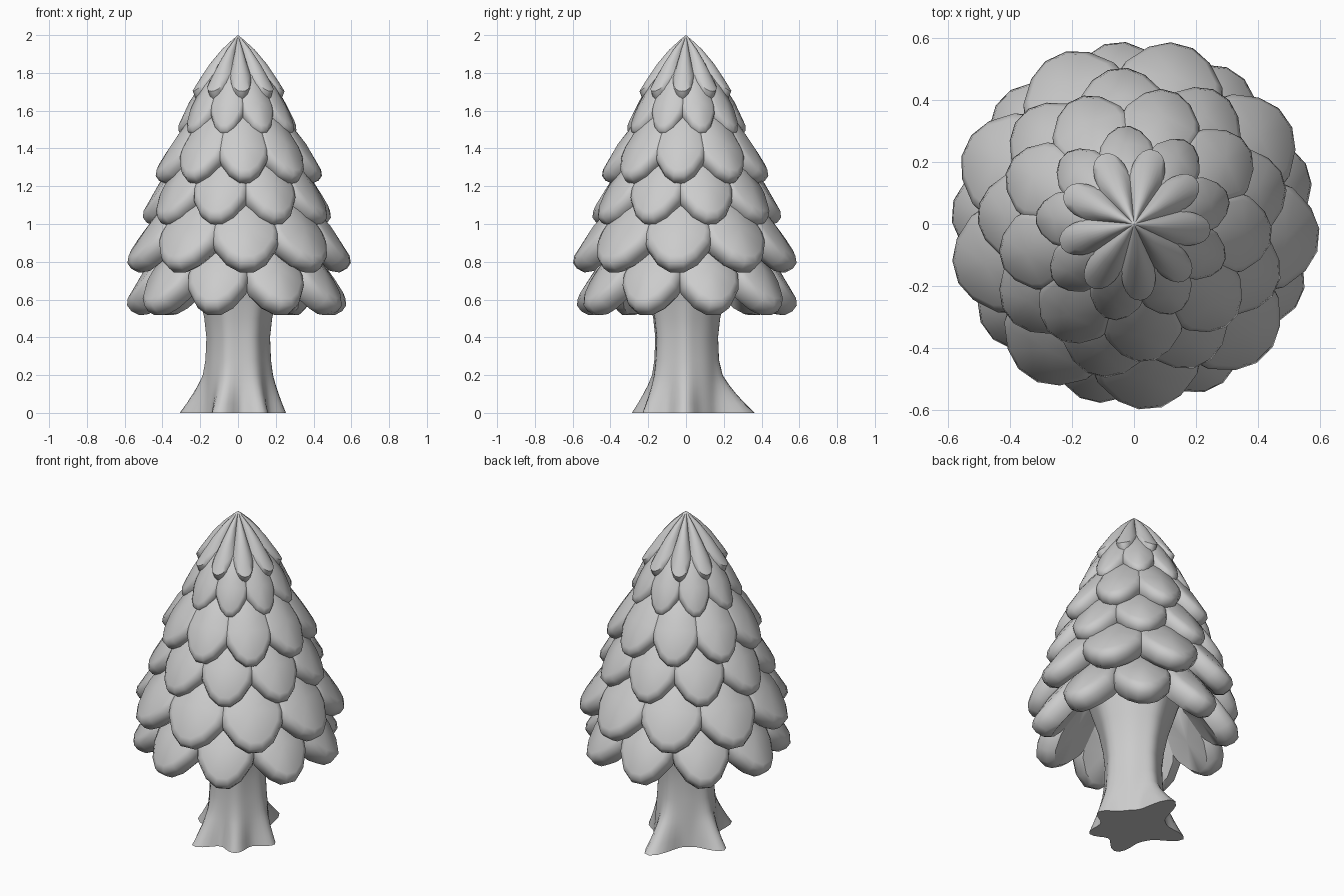
import bpy, bmesh, math
from math import sin, cos, pi, radians, exp
from mathutils import Vector

cube = bpy.data.objects.get("Cube")
if cube:
    bpy.data.objects.remove(cube, do_unlink=True)

grey = bpy.data.materials.new("plain grey")
grey.use_nodes = True
grey.diffuse_color = (0.6, 0.6, 0.6, 1)
grey.node_tree.nodes["Principled BSDF"].inputs["Base Color"].default_value = (0.6, 0.6, 0.6, 1)


def finish(bm, name, angle):
    """Turn a bmesh into a smooth shaded object."""
    bmesh.ops.recalc_face_normals(bm, faces=bm.faces)
    mesh = bpy.data.meshes.new(name)
    bm.to_mesh(mesh)
    bm.free()
    mesh.materials.append(grey)
    obj = bpy.data.objects.new(name, mesh)
    bpy.context.collection.objects.link(obj)
    bpy.ops.object.select_all(action='DESELECT')
    obj.select_set(True)
    bpy.context.view_layer.objects.active = obj
    bpy.ops.object.shade_smooth_by_angle(angle=radians(angle))
    return obj


def loft(bm, rings, start=None, end=None):
    """Skin closed rings of points; ends close on a point or a flat face."""
    loops = [[bm.verts.new(p) for p in ring] for ring in rings]
    n = len(loops[0])
    for a, b in zip(loops, loops[1:]):
        for i in range(n):
            j = (i + 1) % n
            bm.faces.new((a[i], a[j], b[j], b[i]))
    for loop, tip in ((loops[0], start), (loops[-1], end)):
        if tip is None:
            bm.faces.new(loop)
        else:
            v = bm.verts.new(tip)
            for i in range(n):
                bm.faces.new((loop[i], loop[(i + 1) % n], v))


# Leaf scale outline: half width and distance along the scale
HALF = [(0.26, 0), (0.42, 0.3), (0.5, 0.56), (0.47, 0.7), (0.3, 0.9), (0.11, 1)]
OUTLINE = HALF + [(-u, v) for u, v in reversed(HALF)]
# Cross-section layers: size factor and depth below the outer face
LAYERS = [(0.82, 1.0), (0.97, 0.75), (1.0, 0.42), (0.95, 0.16), (0.8, 0.02)]


def add_scale(bm, angle, top, tip, width, thick):
    out = Vector((cos(angle), sin(angle), 0))
    side = Vector((-sin(angle), cos(angle), 0))
    up = Vector((0, 0, 1))
    a = out * top[0] + up * top[1]
    b = out * tip[0] + up * tip[1]
    along = b - a
    normal = side.cross(along).normalized()
    if normal.dot(out) < 0:
        normal.negate()
    mid = 0.56

    def place(u, v, f, d):
        bulge = 0.1 * thick * (1 - (2 * u) ** 2)
        return (a + along * (mid + (v - mid) * f) + side * (u * f * width)
                + normal * (bulge - d * thick))

    rings = [[place(u, v, f, d) for u, v in OUTLINE] for f, d in LAYERS]
    loft(bm, rings, place(0, mid, 0, 1.0), place(0, mid, 0, -0.1))


# Rows from the bottom: top (r, z), tip (r, z), width, thickness
ROWS = [
    ((0.31, 0.97), (0.60, 0.565), 0.33, 0.14),
    ((0.30, 1.20), (0.61, 0.79), 0.36, 0.13),
    ((0.25, 1.42), (0.515, 1.03), 0.30, 0.12),
    ((0.20, 1.62), (0.455, 1.25), 0.27, 0.11),
    ((0.14, 1.82), (0.325, 1.49), 0.185, 0.09),
]
COUNT = 9
for k, (top, tip, width, thick) in enumerate(ROWS):
    bm = bmesh.new()
    start = radians(-104 if k % 2 == 0 else -85)
    for i in range(COUNT):
        add_scale(bm, start + i * 2 * pi / COUNT, top, tip, width, thick)
    finish(bm, f"leaf_row_{k + 1}", 50)

# Pointed crown with petal rim
STEPS = 10
cap = []
for t, depth in ((0.12, 0), (0.35, 0), (0.6, 0), (0.85, 0), (0.97, 0), (1.0, 0.025), (0.97, 0.06)):
    ring = []
    for i in range(COUNT * STEPS):
        s = 2 * (i % STEPS) / STEPS - 1
        petal = 1 - abs(s) ** 2.2
        a = radians(-85) + (i / STEPS - 0.5) * 2 * pi / COUNT
        r = t * (0.165 + 0.09 * petal) - depth * 0.9
        z = 2 - t * (0.22 + 0.09 * petal) + 0.035 * sin(pi * t) * petal - depth
        ring.append((r * cos(a), r * sin(a), z))
    cap.append(ring)
bm = bmesh.new()
loft(bm, cap, (0, 0, 2), (0, 0, 1.72))
finish(bm, "crown", 50)

# Hidden core behind the scales
bm = bmesh.new()
core = [[(r * cos(i * pi / 16), r * sin(i * pi / 16), z) for i in range(32)]
        for r, z in ((0.15, 0.82), (0.33, 0.92), (0.1, 1.8))]
loft(bm, core)
finish(bm, "core", 40)

# Trunk with five flared roots: direction in degrees, reach
ROOTS = [(-2, 0.06), (88, 0.17), (168, 0.12), (249, 0.11), (301, 0.07)]
rings = []
for z in (0, 0.05, 0.1, 0.15, 0.2, 0.28, 0.4, 0.5, 0.62, 0.95):
    base = 0.155 + 0.35 * max(0, z - 0.4) ** 1.5 + 0.025 * max(0, 1 - z / 0.35)
    flare = max(0, 1 - z / 0.24) ** 1.4
    ring = []
    for i in range(60):
        deg = i * 6
        r = base
        for direction, reach in ROOTS:
            d = (deg - direction + 180) % 360 - 180
            r += (reach * flare + 0.015) * exp(-(d / 17) ** 2)
        ring.append((r * cos(radians(deg)), r * sin(radians(deg)), z))
    rings.append(ring)
bm = bmesh.new()
loft(bm, rings)
finish(bm, "trunk", 50)
